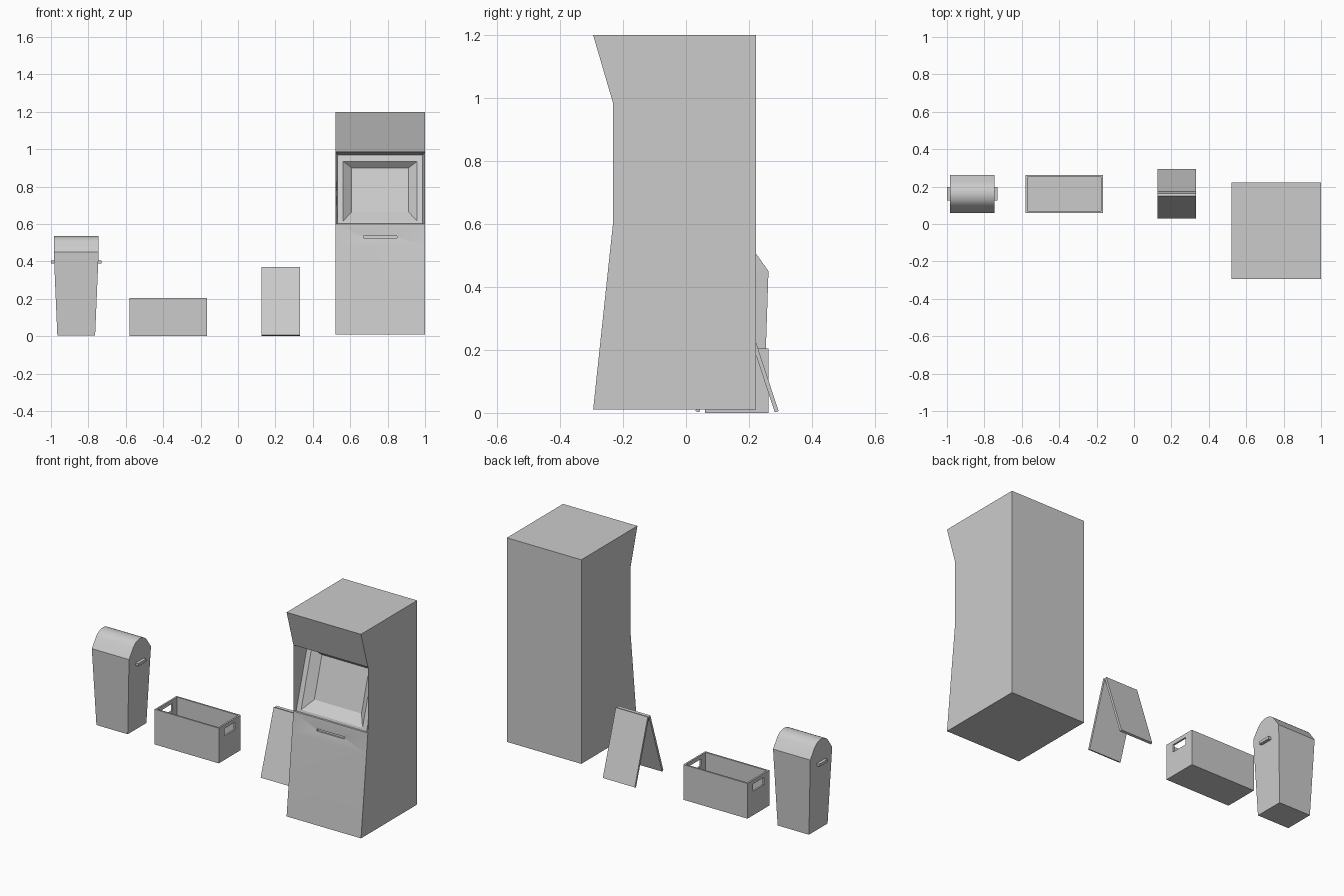
import bpy, bmesh, math

cube = bpy.data.objects.get("Cube")
if cube:
    bpy.data.objects.remove(cube)

grey = bpy.data.materials.new("plain grey")
grey.use_nodes = True
COLOUR = (0.6, 0.6, 0.6, 1)
grey.diffuse_color = COLOUR
grey.node_tree.nodes["Principled BSDF"].inputs["Base Color"].default_value = COLOUR


def finish(bm, name, smooth=None):
    """Turn a bmesh into a named, coloured object."""
    bmesh.ops.remove_doubles(bm, verts=bm.verts, dist=0.0001)
    bmesh.ops.recalc_face_normals(bm, faces=bm.faces)
    mesh = bpy.data.meshes.new(name)
    bm.to_mesh(mesh)
    bm.free()
    mesh.materials.append(grey)
    obj = bpy.data.objects.new(name, mesh)
    bpy.context.collection.objects.link(obj)
    if smooth:
        bpy.ops.object.select_all(action='DESELECT')
        bpy.context.view_layer.objects.active = obj
        obj.select_set(True)
        bpy.ops.object.shade_smooth_by_angle(angle=math.radians(smooth))
    return obj


def loft(bm, loops, cap_start=True, cap_end=True):
    """Join closed loops of points with quads."""
    rows = [[bm.verts.new(p) for p in loop] for loop in loops]
    for a, b in zip(rows, rows[1:]):
        for i in range(len(a)):
            j = (i + 1) % len(a)
            bm.faces.new((a[i], a[j], b[j], b[i]))
    if cap_start:
        bm.faces.new(rows[0])
    if cap_end:
        bm.faces.new(rows[-1])


def prism(bm, profile, x0, x1):
    loft(bm, [[(x, y, z) for y, z in profile] for x in (x0, x1)])


def flat_rect(x0, x1, y0, y1, z):
    return [(x0, y0, z), (x1, y0, z), (x1, y1, z), (x0, y1, z)]


def box(bm, x0, x1, y0, y1, z0, z1):
    loft(bm, [flat_rect(x0, x1, y0, y1, z) for z in (z0, z1)])


# Cabinet shell: extruded side profile with its front opened for recesses
CX, HALF = 0.76, 0.24
profile = [(-0.295, 0.01), (-0.245, 0.48), (-0.232, 0.6), (-0.232, 0.985),
           (-0.295, 1.2), (0.222, 1.2), (0.222, 0.01)]
bm = bmesh.new()
prism(bm, profile, CX - HALF, CX + HALF)
openings = [f for f in bm.faces if len(f.verts) == 4
            and 0.5 < f.calc_center_median().z < 0.9
            and f.calc_center_median().y < -0.2]
bmesh.ops.delete(bm, geom=openings, context='FACES_ONLY')


def front_rect(half, z0, y0, z1, y1):
    return [(CX - half, y0, z0), (CX + half, y0, z0),
            (CX + half, y1, z1), (CX - half, y1, z1)]


# Leaning screen bay, then the sunken screen
loft(bm, [front_rect(HALF, 0.6, -0.232, 0.985, -0.232),
          front_rect(0.227, 0.602, -0.225, 0.968, -0.115),
          front_rect(0.198, 0.615, -0.221, 0.935, -0.125),
          front_rect(0.152, 0.665, -0.165, 0.9, -0.095)], cap_start=False)
# Dished control panel with a slot
loft(bm, [front_rect(HALF, 0.48, -0.245, 0.6, -0.232),
          front_rect(0.09, 0.524, -0.232, 0.536, -0.23),
          front_rect(0.09, 0.524, -0.222, 0.536, -0.22)], cap_start=False)
finish(bm, "cabinet", 20)

# Bin: tapered body, rounded lid and side handles
bm = bmesh.new()
loft(bm, [flat_rect(-0.966, -0.764, 0.075, 0.247, 0.004),
          flat_rect(-0.985, -0.745, 0.06, 0.262, 0.45)])
finish(bm, "bin_body")

bm = bmesh.new()
arc = [math.radians(140 - 10 * i) for i in range(11)]
lid = [(0.06, 0.45)]
lid += [(0.161 + 0.08 * math.cos(a), 0.455 + 0.08 * math.sin(a)) for a in arc]
lid += [(0.262, 0.45)]
prism(bm, lid, -0.985, -0.745)
finish(bm, "bin_lid", 35)

for side, x0, x1 in (("right", -1.0, -0.975), ("left", -0.755, -0.73)):
    bm = bmesh.new()
    box(bm, x0, x1, 0.125, 0.198, 0.39, 0.406)
    finish(bm, "bin_handle_" + side)

# Open crate: floor, long walls, and end walls with hand holes
bm = bmesh.new()
X0, X1, Y0, Y1, TOP, T = -0.58, -0.166, 0.06, 0.262, 0.205, 0.01
box(bm, X0, X1, Y0, Y1, 0, T)
for y in (Y0, Y1 - T):
    box(bm, X0, X1, y, y + T, T, TOP)
finish(bm, "crate_body")
for side, x in (("right", X0), ("left", X1 - T)):
    bm = bmesh.new()
    wall = [(Y0 + T, T), (Y1 - T, T), (Y1 - T, TOP), (Y0 + T, TOP)]
    hole = [(0.112, 0.14), (0.21, 0.14), (0.21, 0.183), (0.112, 0.183)]
    loops = [[(x + dx, y, z) for y, z in shape]
             for shape, dx in ((wall, 0), (wall, T), (hole, T), (hole, 0), (wall, 0))]
    loft(bm, loops, False, False)
    finish(bm, "crate_end_" + side)

# Folding sign: two leaning boards meeting at the top
for name, sign in (("front", -1), ("back", 1)):
    bm = bmesh.new()
    board = [(0.162 + sign * d, z) for d, z in
             ((0.132, 0.006), (0.012, 0.371), (0, 0.367), (0.12, 0.002))]
    prism(bm, board, 0.125, 0.331)
    finish(bm, "sign_board_" + name)
